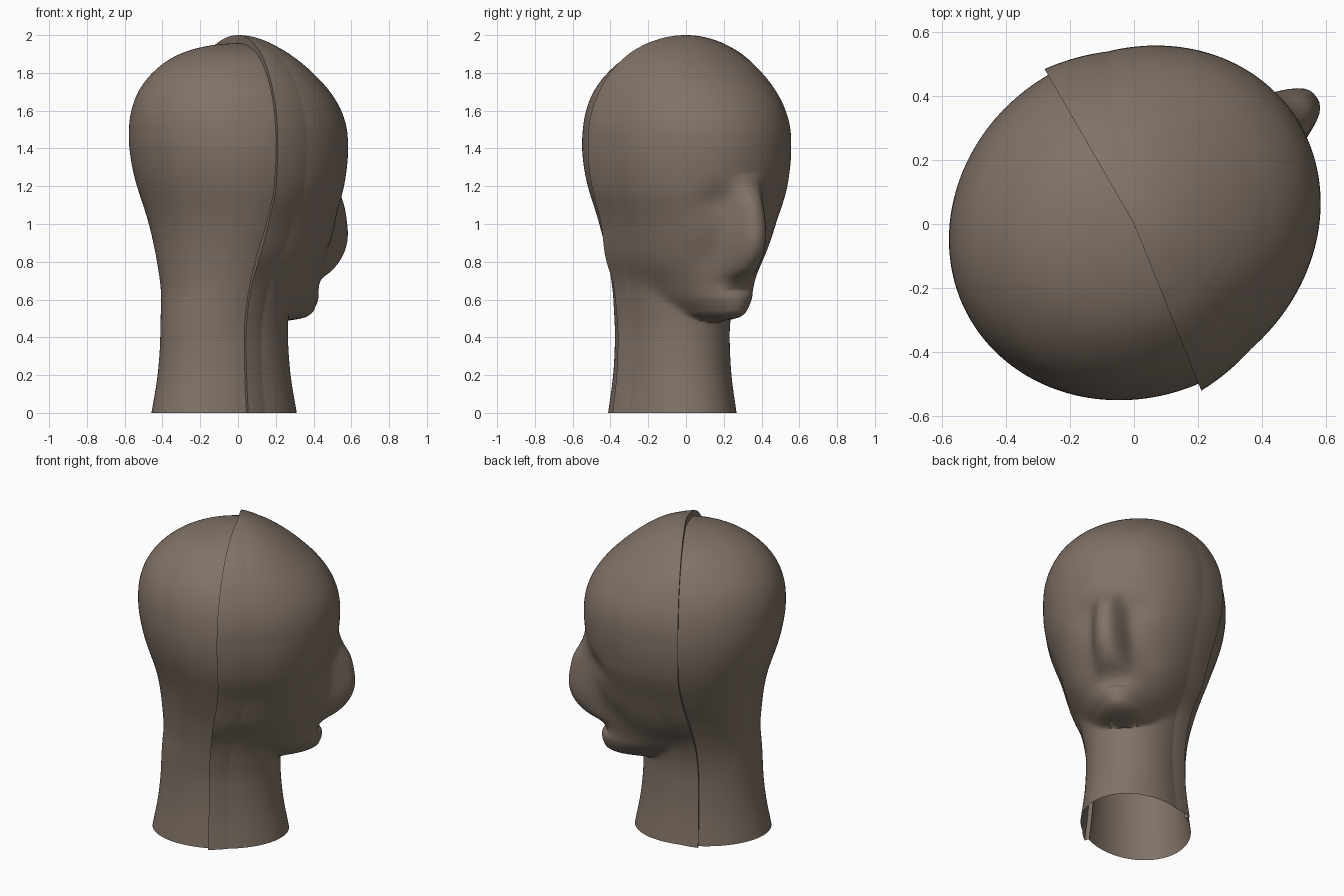
import bpy, bmesh, math
from mathutils import Matrix

if "Cube" in bpy.data.objects:
    bpy.data.objects.remove(bpy.data.objects["Cube"])

FACE_TURN = math.radians(30)
# Seam on either side, as angles from the middle of the face
SEAM_RIGHT, SEAM_LEFT = math.radians(-98), math.radians(90)

clay = bpy.data.materials.new("brown clay")
clay.use_nodes = True
clay.diffuse_color = (0.22, 0.17, 0.135, 1)
clay.node_tree.nodes["Principled BSDF"].inputs["Base Color"].default_value = clay.diffuse_color


def curve(points, top=None):
    """Smooth interpolation without overshoot; rounded at the pole when top is given."""
    f = (lambda z: math.asin(min(1, z / top))) if top else (lambda z: z)
    xs, ys = [f(p[0]) for p in points], [p[1] for p in points]
    d = [(ys[i + 1] - ys[i]) / (xs[i + 1] - xs[i]) for i in range(len(xs) - 1)]

    def slope(a, b):
        if a * b <= 0:
            return 0
        return math.copysign(min(abs(a + b) / 2, 3 * abs(a), 3 * abs(b)), a)
    m = [d[0]] + [slope(a, b) for a, b in zip(d, d[1:])] + [d[-1]]

    def value(z):
        x = min(max(f(z), xs[0]), xs[-1])
        i = max(j for j in range(len(d)) if xs[j] <= x)
        h = xs[i + 1] - xs[i]
        t = (x - xs[i]) / h
        s = t * t * (3 - 2 * t)
        return (ys[i] * (1 - s) + ys[i + 1] * s
                + h * t * (1 - t) * ((1 - t) * m[i] - t * m[i + 1]))
    return value


def ellipse(th, a, b):
    return 1 / math.sqrt((math.cos(th) / max(a, 1e-5)) ** 2 + (math.sin(th) / max(b, 1e-5)) ** 2)


def bump(x, width, power=2):
    return math.exp(-abs(x / width) ** power)


# Axis of the head, leaning forward out of the neck, and the twist of the face
axis = curve([(0, -.1), (.4, -.1), (.6, -.09), (.8, -.06), (1, -.02), (1.2, 0), (2, 0)])
side = curve([(0, -.026), (.5, -.026), (1.1, 0), (2, 0)])
twist = curve([(0, .15), (.5, .15), (.8, .1), (1.2, .08), (2, .08)])

# Depth and half width of the back of head and the neck
BACK_TOP = 1.957
back_a = curve([(0, .405), (.2, .37), (.4, .354), (.6, .352), (.8, .39), (1, .46), (1.2, .542),
                (1.4, .587), (1.5, .592), (1.6, .582), (1.7, .546), (1.8, .47), (1.9, .32),
                (BACK_TOP, 0)], BACK_TOP)
back_b = curve([(0, .315), (.2, .292), (.4, .285), (.6, .307), (.8, .363), (1, .443), (1.2, .512),
                (1.4, .537), (1.5, .53), (1.6, .51), (1.7, .469), (1.8, .395), (1.9, .268),
                (BACK_TOP, 0)], BACK_TOP)

# Depth and half width of the face, from the chin to the crown
face_a = curve([(.475, .25), (.488, .42), (.5, .51), (.52, .56), (.56, .585), (.6, .59),
                (.65, .575), (.7, .567), (.8, .567), (1, .568), (1.2, .588), (1.4, .605), (1.5, .597),
                (1.6, .563), (1.7, .495), (1.8, .39), (1.9, .255), (1.95, .17), (2, 0)], 2)
face_b = curve([(.475, .07), (.5, .14), (.52, .175), (.56, .215), (.6, .25), (.7, .317), (.8, .375),
                (1, .443), (1.2, .51), (1.4, .533), (1.5, .53), (1.6, .51), (1.7, .47),
                (1.8, .408), (1.9, .305), (1.95, .215), (2, 0)], 2)
nose = curve([(.68, 0), (.71, .03), (.75, .09), (.82, .145), (.9, .162), (1, .142), (1.1, .1),
              (1.2, .03), (1.27, 0)])


def back_radius(th, z):
    return ellipse(th, back_a(z), back_b(z))


def front_radius(th, z):
    turned = th - twist(z)
    # face merged with the neck, which fades out above the jaw
    neck = back_radius(th, z) * max(0, 1 - .6 * max(0, z - .85))
    p = 30
    r = (ellipse(turned, face_a(z), face_b(z)) ** p + neck ** p) ** (1 / p)
    # raised edge along the seam
    edge = max(0, 1 - min(th - SEAM_RIGHT, SEAM_LEFT - th) / .37)
    r += .025 * edge * min(1, r / .2)
    if abs(turned) < 1.2:
        v = r * math.sin(turned)
        # eye sockets, cheek hollows, mouth and nose
        r -= .022 * bump(abs(v) - .17, .09) * bump(z - 1.13, .08)
        r -= .012 * bump(abs(v) - .2, .07) * bump(z - .8, .1)
        r -= .016 * bump(v, .07, 4) * bump(z - .65, .016)
        r += nose(z) * bump(v, .085 - .025 * max(0, z - .9), 2.6)
    return r


def shell(name, radius, start, end, top, columns, rows, lip):
    """Part of a head swept between two seam angles, open at the neck."""
    bm = bmesh.new()
    angles = [start + (end - start) * i / columns for i in range(columns + 1)]
    spec = [(th, 0) for th in angles]
    if lip:   # edge turned inward at the seam
        spec = [(angles[0], lip)] + spec + [(angles[-1], lip)]
    grid = []
    for j in range(rows + 1):
        z = top * math.sin(math.pi / 2 * j / rows)
        ring = []
        for th, k in spec:
            r = radius(th, z) * (1 - k)
            drop = k * .6 * max(0, (z - 1.2) / .8) ** 3
            ring.append(bm.verts.new((axis(z) + r * math.cos(th), side(z) + r * math.sin(th), z - drop)))
        grid.append(ring)
    for lower, upper in zip(grid, grid[1:]):
        for i in range(len(spec) - 1):
            bm.faces.new((lower[i], lower[i + 1], upper[i + 1], upper[i]))
    bmesh.ops.remove_doubles(bm, verts=bm.verts, dist=1e-4)
    bm.transform(Matrix.Rotation(FACE_TURN, 4, "Z"))
    mesh = bpy.data.meshes.new(name)
    bm.to_mesh(mesh)
    bm.free()
    mesh.materials.append(clay)
    ob = bpy.data.objects.new(name, mesh)
    bpy.context.collection.objects.link(ob)
    bpy.ops.object.select_all(action="DESELECT")
    ob.select_set(True)
    bpy.context.view_layer.objects.active = ob
    bpy.ops.object.shade_smooth_by_angle(angle=math.radians(60))


shell("face_half", front_radius, SEAM_RIGHT, SEAM_LEFT, 2, 150, 300, .09)
shell("back_half", back_radius, SEAM_LEFT, SEAM_RIGHT + math.tau, BACK_TOP, 90, 90, 0)
